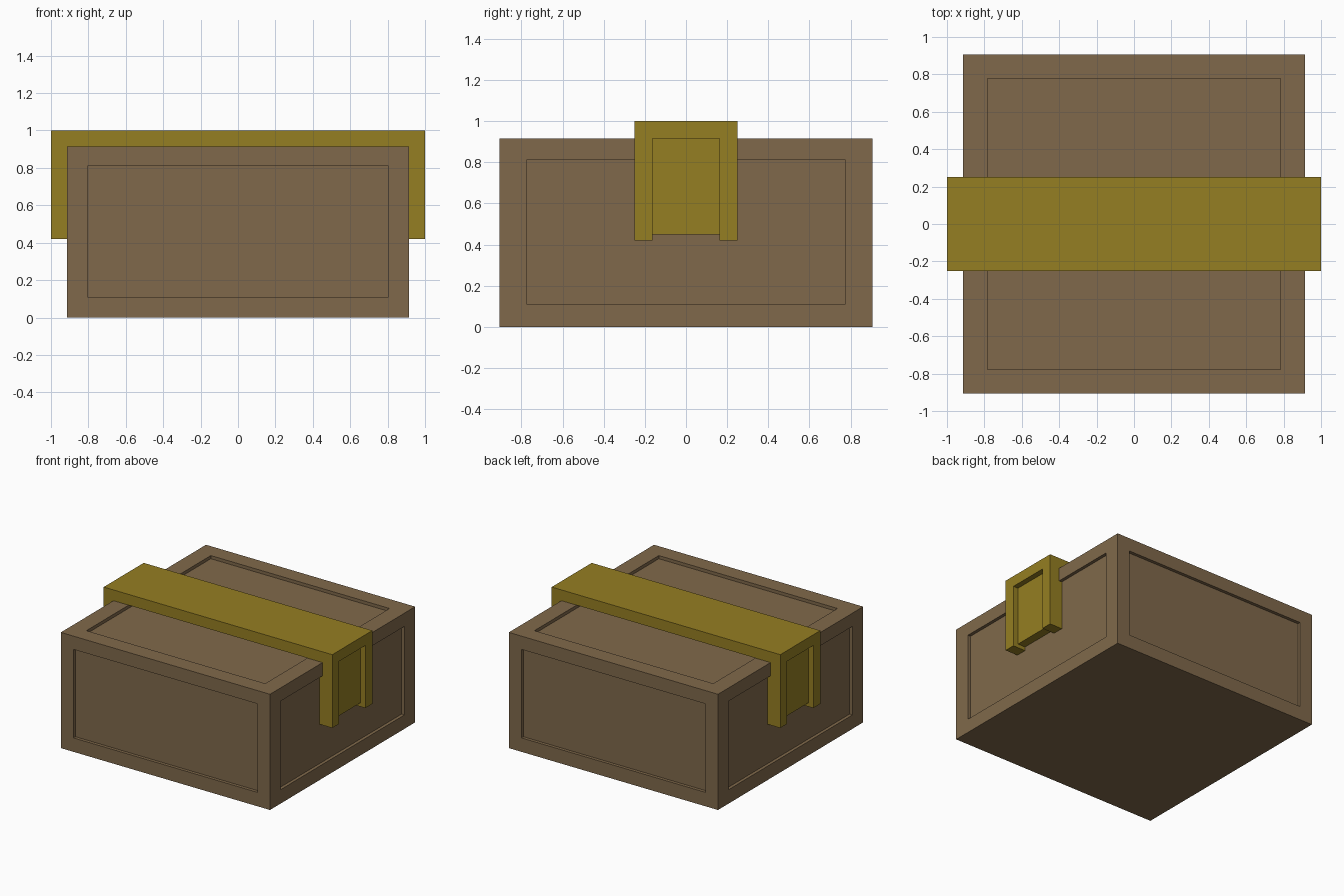
import bpy, bmesh
from mathutils import Vector

if "Cube" in bpy.data.objects:
    bpy.data.objects.remove(bpy.data.objects["Cube"])


def material(name, rgb):
    m = bpy.data.materials.new(name)
    m.diffuse_color = (*rgb, 1)
    m.use_nodes = True
    m.node_tree.nodes["Principled BSDF"].inputs["Base Color"].default_value = m.diffuse_color
    return m


BROWN = material("brown_wood", (0.216, 0.141, 0.070))
GOLD = material("dull_gold", (0.300, 0.209, 0.016))


def finish(bm, name, mat):
    bmesh.ops.recalc_face_normals(bm, faces=bm.faces)
    mesh = bpy.data.meshes.new(name)
    bm.to_mesh(mesh)
    bm.free()
    mesh.materials.append(mat)
    ob = bpy.data.objects.new(name, mesh)
    bpy.context.collection.objects.link(ob)
    return ob


def add_box(bm, lo, hi):
    lo, hi = Vector(lo), Vector(hi)
    verts = bmesh.ops.create_cube(bm, size=1)["verts"]
    for v in verts:
        v.co = (lo + hi) / 2 + v.co * (hi - lo)


# Crate body with a sunken panel on every face but the bottom
X, Y, H, DEPTH = 0.915, 0.907, 0.915, 0.025
bm = bmesh.new()
add_box(bm, (-X, -Y, 0), (X, Y, H))
bm.normal_update()
centre = Vector((0, 0, 0.46))
half = Vector((0.805, 0.775, 0.35))      # panel half sizes on the sides
half_top = Vector((0.782, 0.777, 0))     # panel half sizes on the lid
for f in [f for f in bm.faces if f.normal.z > -0.5]:
    n = f.normal.copy()
    axis = max(range(3), key=lambda i: abs(n[i]))
    size = half_top if axis == 2 else half
    bmesh.ops.inset_individual(bm, faces=[f], thickness=0.1)
    for v in f.verts:
        for i in range(3):
            if i != axis:
                v.co[i] = centre[i] + (size[i] if v.co[i] > centre[i] else -size[i])
    # Sink the panel with its own rim walls
    inner = bmesh.ops.extrude_discrete_faces(bm, faces=[f])["faces"][0]
    for v in inner.verts:
        v.co -= n * DEPTH
finish(bm, "crate_body", BROWN)

# Band across the lid
bm = bmesh.new()
add_box(bm, (-1, -0.25, H), (1, 0.25, 1))
finish(bm, "top_band", GOLD)

# Hanging legs and recessed plate at both ends of the band
for side, label in ((1, "right"), (-1, "left")):
    def end_box(bm, x0, x1, y0, y1, z0, z1):
        a, b = sorted((side * x0, side * x1))
        add_box(bm, (a, y0, z0), (b, y1, z1))

    bm = bmesh.new()
    for y0, y1 in ((-0.25, -0.163), (0.163, 0.25)):
        end_box(bm, X - DEPTH, 1, y0, y1, 0.42, H)
    finish(bm, "band_legs_" + label, GOLD)

    bm = bmesh.new()
    end_box(bm, X - DEPTH, 0.957, -0.163, 0.163, 0.45, H)
    finish(bm, "band_plate_" + label, GOLD)
